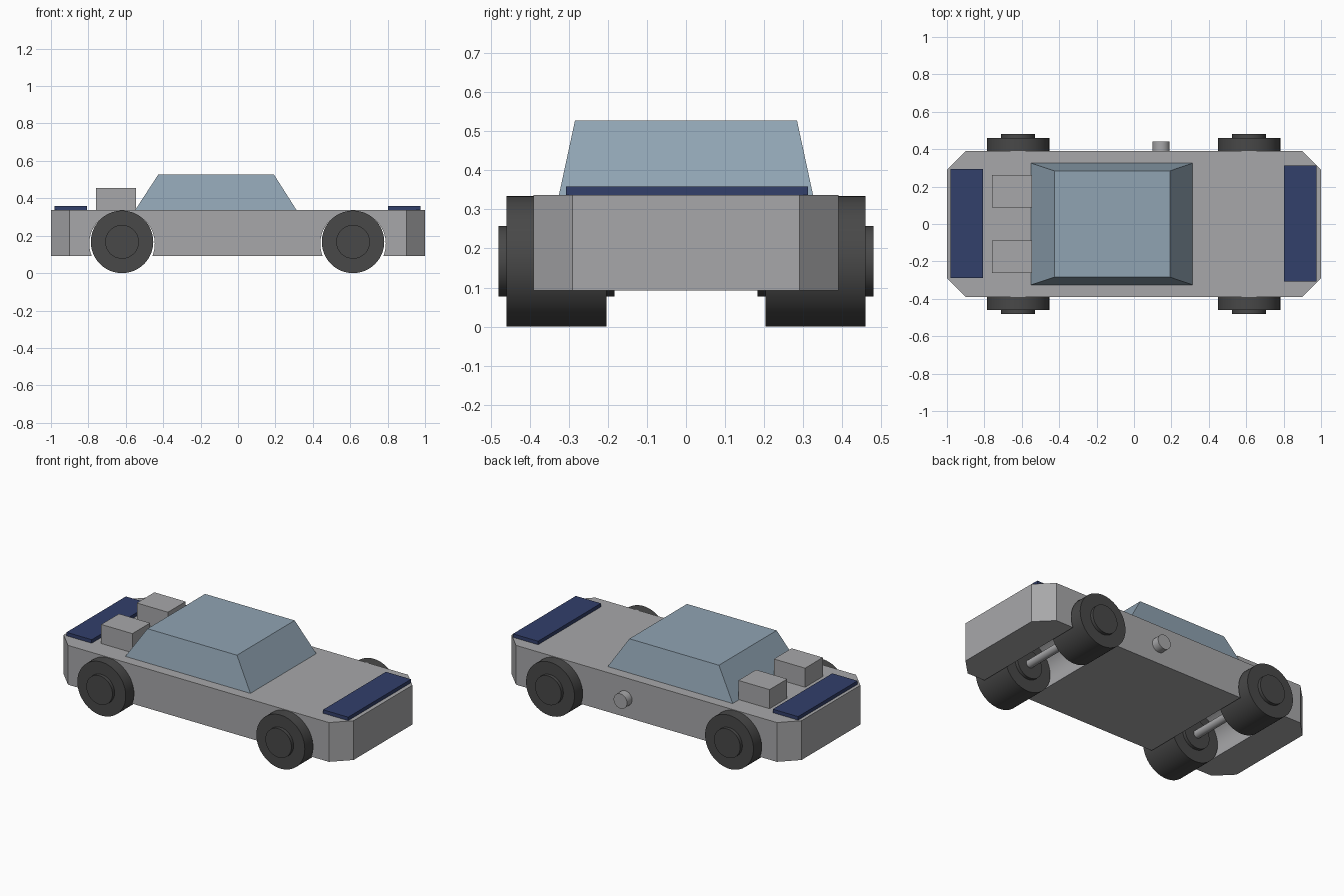
import bpy
import bmesh
from math import radians

cube = bpy.data.objects.get("Cube")
if cube:
    bpy.data.objects.remove(cube, do_unlink=True)


def material(name, rgb):
    mat = bpy.data.materials.new(name)
    mat.use_nodes = True
    color = (*rgb, 1.0)
    mat.diffuse_color = color
    bsdf = next(n for n in mat.node_tree.nodes if n.type == 'BSDF_PRINCIPLED')
    bsdf.inputs["Base Color"].default_value = color
    return mat


GREY = material("body grey", (0.39, 0.39, 0.40))
GLASS = material("glass blue", (0.28, 0.37, 0.45))
NAVY = material("navy blue", (0.032, 0.05, 0.145))
RUBBER = material("rubber black", (0.065, 0.065, 0.065))


def loft(name, lower, z0, upper, z1, mat):
    """Solid between two outlines with the same point count."""
    bm = bmesh.new()
    a = [bm.verts.new((x, y, z0)) for x, y in lower]
    b = [bm.verts.new((x, y, z1)) for x, y in upper]
    bm.faces.new(a)
    bm.faces.new(b)
    n = len(a)
    for i in range(n):
        j = (i + 1) % n
        bm.faces.new((a[i], a[j], b[j], b[i]))
    bmesh.ops.recalc_face_normals(bm, faces=bm.faces)
    mesh = bpy.data.meshes.new(name)
    bm.to_mesh(mesh)
    bm.free()
    mesh.materials.append(mat)
    obj = bpy.data.objects.new(name, mesh)
    bpy.context.collection.objects.link(obj)
    return obj


def rect(x0, x1, y0, y1):
    return [(x0, y0), (x1, y0), (x1, y1), (x0, y1)]


def box(name, x0, x1, y0, y1, z0, z1, mat):
    outline = rect(x0, x1, y0, y1)
    return loft(name, outline, z0, outline, z1, mat)


def smooth(obj):
    bpy.ops.object.select_all(action='DESELECT')
    obj.select_set(True)
    bpy.context.view_layer.objects.active = obj
    bpy.ops.object.shade_smooth_by_angle(angle=radians(30))


def cylinder(name, x, z, radius, y0, y1, mat):
    """Cylinder lying along y."""
    bpy.ops.mesh.primitive_cylinder_add(
        vertices=64, radius=radius, depth=abs(y1 - y0),
        location=(x, (y0 + y1) / 2, z), rotation=(radians(90), 0, 0))
    obj = bpy.context.object
    obj.name = name
    obj.data.materials.append(mat)
    smooth(obj)
    return obj


AXLES = {"box_end": -0.62, "plain_end": 0.615}
DECK = 0.337
WHEEL_Z = 0.167

# Body slab with clipped corners and full-width wheel wells
outline = [(-0.9, -0.39), (0.9, -0.39), (1, -0.29), (1, 0.29),
           (0.9, 0.39), (-0.9, 0.39), (-1, 0.29), (-1, -0.29)]
body = loft("body", outline, 0.092, outline, DECK, GREY)
for end, x in AXLES.items():
    cutter = cylinder("well_cutter", x, 0.157, 0.175, -0.6, 0.6, GREY)
    cutter.hide_render = True
    mod = body.modifiers.new("well", 'BOOLEAN')
    mod.object = cutter
    mod.solver = 'EXACT'
    bpy.context.view_layer.objects.active = body
    bpy.ops.object.modifier_apply(modifier=mod.name)
    bpy.data.objects.remove(cutter, do_unlink=True)
smooth(body)

# Tapered cabin
loft("cabin", rect(-0.55, 0.313, -0.325, 0.325), DECK,
     rect(-0.426, 0.192, -0.284, 0.284), 0.527, GLASS)

# Deck plates at both ends
box("box_end_plate", -0.98, -0.806, -0.29, 0.295, DECK, 0.359, NAVY)
box("plain_end_plate", 0.802, 0.975, -0.307, 0.312, DECK, 0.359, NAVY)

# Wheels, hubs and axles
for end, x in AXLES.items():
    cylinder(end + "_axle", x, WHEEL_Z, 0.025, -0.2, 0.2, GREY)
    for side, s in (("front", -1), ("back", 1)):
        name = end + "_" + side
        cylinder(name + "_wheel", x, WHEEL_Z, 0.167, s * 0.203, s * 0.459, RUBBER)
        cylinder(name + "_hub", x, WHEEL_Z, 0.09, s * 0.183, s * 0.48, RUBBER)

# Twin engine blocks on the deck
for side, s in (("front", -1), ("back", 1)):
    ys = sorted((s * 0.088, s * 0.262))
    box(side + "_engine_block", -0.76, -0.545, ys[0], ys[1], DECK, 0.456, GREY)

# Filler cap on the back flank
cylinder("filler_cap", 0.145, 0.21, 0.046, 0.38, 0.44, GREY)
